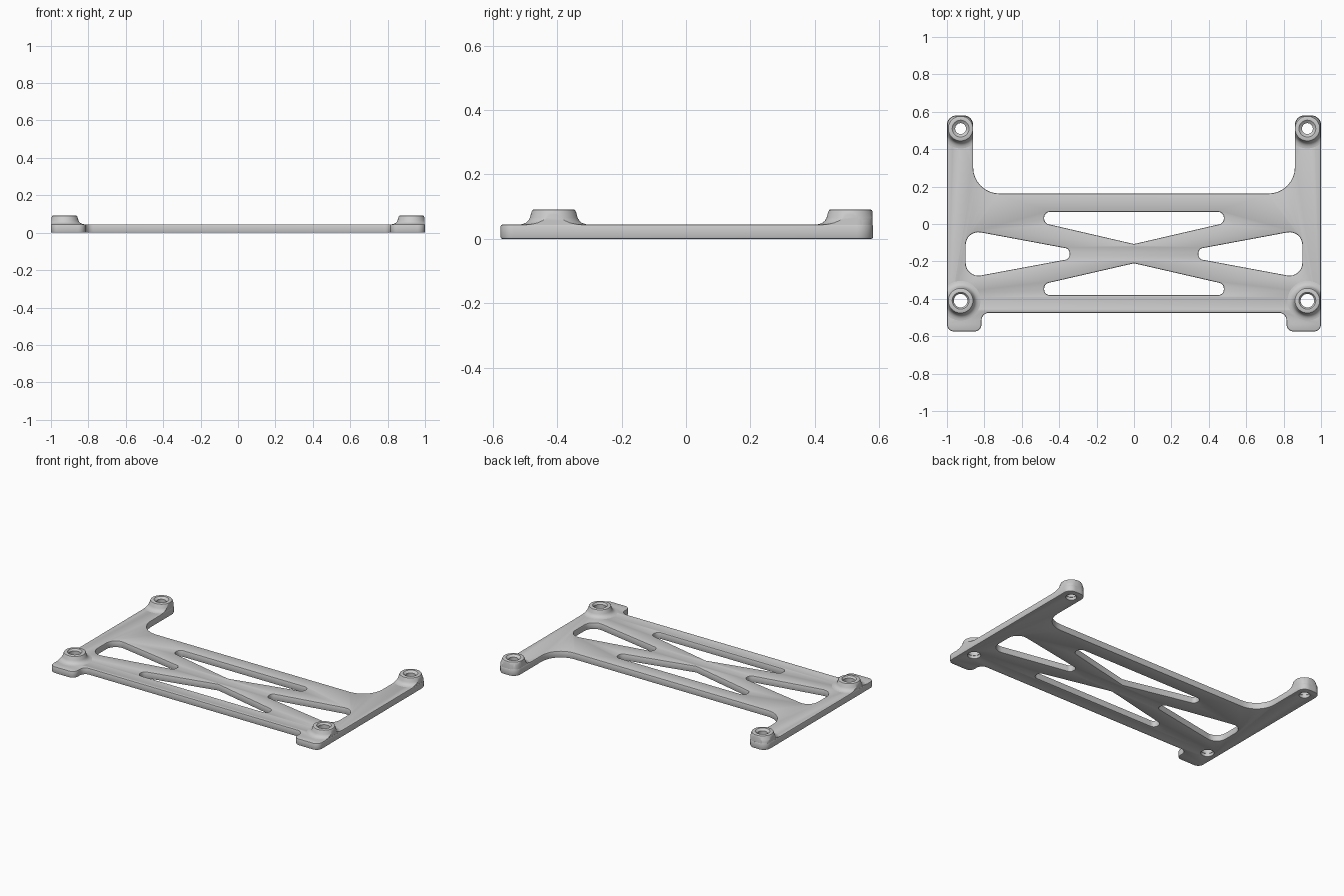
import bpy, bmesh, math
from mathutils import Vector

if "Cube" in bpy.data.objects:
    bpy.data.objects.remove(bpy.data.objects["Cube"])

THICK = 0.045
BEVEL = 0.006

grey = bpy.data.materials.new("plain grey")
grey.use_nodes = True
colour = (0.6, 0.6, 0.6, 1)
grey.diffuse_color = colour
grey.node_tree.nodes["Principled BSDF"].inputs["Base Color"].default_value = colour


def rounded(corners, steps=8):
    """Polygon of (x, y, radius) corners with every corner filleted."""
    out = []
    for i, (x, y, r) in enumerate(corners):
        p = Vector((x, y))
        if r == 0:
            out.append(p)
            continue
        a = (Vector(corners[i - 1][:2]) - p).normalized()
        b = (Vector(corners[(i + 1) % len(corners)][:2]) - p).normalized()
        half = a.angle(b) / 2
        centre = p + (a + b).normalized() * r / math.sin(half)
        start = (p + a * r / math.tan(half) - centre).normalized()
        end = (p + b * r / math.tan(half) - centre).normalized()
        out += [centre + start.slerp(end, k / steps).normalized() * r for k in range(steps + 1)]
    return out


def circle(x, y, r, n=32):
    return [Vector((x + r * math.cos(math.tau * k / n), y + r * math.sin(math.tau * k / n)))
            for k in range(n)]


def flip(points):
    return [(-x, y, r) for x, y, r in reversed(points)]


def slab(name, loops, half_height, bevel, inset, z):
    """Filled outline with holes, extruded and edge-bevelled, as a mesh."""
    curve = bpy.data.curves.new(name, "CURVE")
    curve.dimensions = "2D"
    curve.fill_mode = "BOTH"
    curve.extrude = half_height - bevel
    curve.bevel_depth = bevel
    curve.bevel_resolution = 1
    curve.offset = -inset
    for loop in loops:
        s = curve.splines.new("POLY")
        s.points.add(len(loop) - 1)
        for pt, v in zip(s.points, loop):
            pt.co = (v.x, v.y, 0, 1)
        s.use_cyclic_u = True
    temp = bpy.data.objects.new(name + " curve", curve)
    bpy.context.collection.objects.link(temp)
    deps = bpy.context.evaluated_depsgraph_get()
    mesh = bpy.data.meshes.new_from_object(temp.evaluated_get(deps))
    bpy.data.objects.remove(temp)
    bm = bmesh.new()
    bm.from_mesh(mesh)
    bmesh.ops.remove_doubles(bm, verts=bm.verts, dist=0.0002)
    bmesh.ops.translate(bm, verts=bm.verts, vec=(0, 0, z))
    bmesh.ops.recalc_face_normals(bm, faces=bm.faces)
    bm.to_mesh(mesh)
    bm.free()
    mesh.materials.clear()
    mesh.materials.append(grey)
    ob = bpy.data.objects.new(name, mesh)
    bpy.context.collection.objects.link(ob)
    return ob


def lathe(name, profile, x, y, n=48):
    """Closed ring swept from (radius, height) points."""
    bm = bmesh.new()
    rings = [[bm.verts.new((x + r * math.cos(math.tau * k / n),
                            y + r * math.sin(math.tau * k / n), z)) for k in range(n)]
             for r, z in profile]
    for i, ring in enumerate(rings):
        nxt = rings[(i + 1) % len(rings)]
        for k in range(n):
            m = (k + 1) % n
            bm.faces.new((ring[k], ring[m], nxt[m], nxt[k]))
    bmesh.ops.recalc_face_normals(bm, faces=bm.faces)
    mesh = bpy.data.meshes.new(name)
    bm.to_mesh(mesh)
    bm.free()
    mesh.materials.append(grey)
    ob = bpy.data.objects.new(name, mesh)
    bpy.context.collection.objects.link(ob)
    return ob


def smooth(ob):
    bpy.ops.object.select_all(action="DESELECT")
    ob.select_set(True)
    bpy.context.view_layer.objects.active = ob
    bpy.ops.object.shade_smooth_by_angle(angle=math.radians(30))


# Outer outline: right half, then its mirror
half = [(0.815, -0.475, 0.04), (0.815, -0.575, 0.04), (1, -0.575, 0.04),
        (1, 0.58, 0.05), (0.86, 0.58, 0.05), (0.86, 0.163, 0.14)]
outline = rounded(half + flip(half))

# Triangular windows
back_window = [(-0.48, 0.064, 0.029), (-0.48, 0.004, 0.029), (0, -0.107, 0),
               (0.48, 0.004, 0.029), (0.48, 0.064, 0.029)]
front_window = [(-0.48, -0.38, 0.029), (-0.48, -0.32, 0.029), (0, -0.21, 0),
                (0.48, -0.32, 0.029), (0.48, -0.38, 0.029)]
side_window = [(-0.9, -0.03, 0.068), (-0.9, -0.29, 0.068),
               (-0.345, -0.187, 0.026), (-0.345, -0.133, 0.026)]
windows = [rounded(w) for w in (back_window, front_window, side_window, flip(side_window))]

# Screw positions: name, x, y, bore radius
screws = [(f"{end}_{side}_boss", s * 0.927, y, bore)
          for side, s in (("left", 1), ("right", -1))
          for end, y, bore in (("front", -0.41, 0.036), ("back", 0.51, 0.029))]

bores = [circle(x, y, bore + BEVEL / 2) for _, x, y, bore in screws]
plate = slab("base_plate", [outline] + windows + bores, THICK / 2, BEVEL, BEVEL, THICK / 2)
smooth(plate)

# Bosses with flared feet, trimmed to the plate edge
trim = slab("boss_trim", [outline], 0.2, 0, 0.002, 0.1)
trim.hide_render = True
trim.hide_viewport = True
for name, x, y, bore in screws:
    profile = [(bore, 0.02), (bore, 0.08), (0.045, 0.092), (0.061, 0.092), (0.066, 0.09),
               (0.069, 0.084), (0.074, 0.066), (0.079, 0.057), (0.087, 0.05),
               (0.098, 0.046), (0.11, 0.0445), (0.11, 0.036), (0.06, 0.02)]
    boss = lathe(name, profile, x, y)
    cut = boss.modifiers.new("trim", "BOOLEAN")
    cut.operation = "INTERSECT"
    cut.solver = "EXACT"
    cut.object = trim
    bpy.context.view_layer.objects.active = boss
    bpy.ops.object.modifier_apply(modifier=cut.name)
    smooth(boss)
